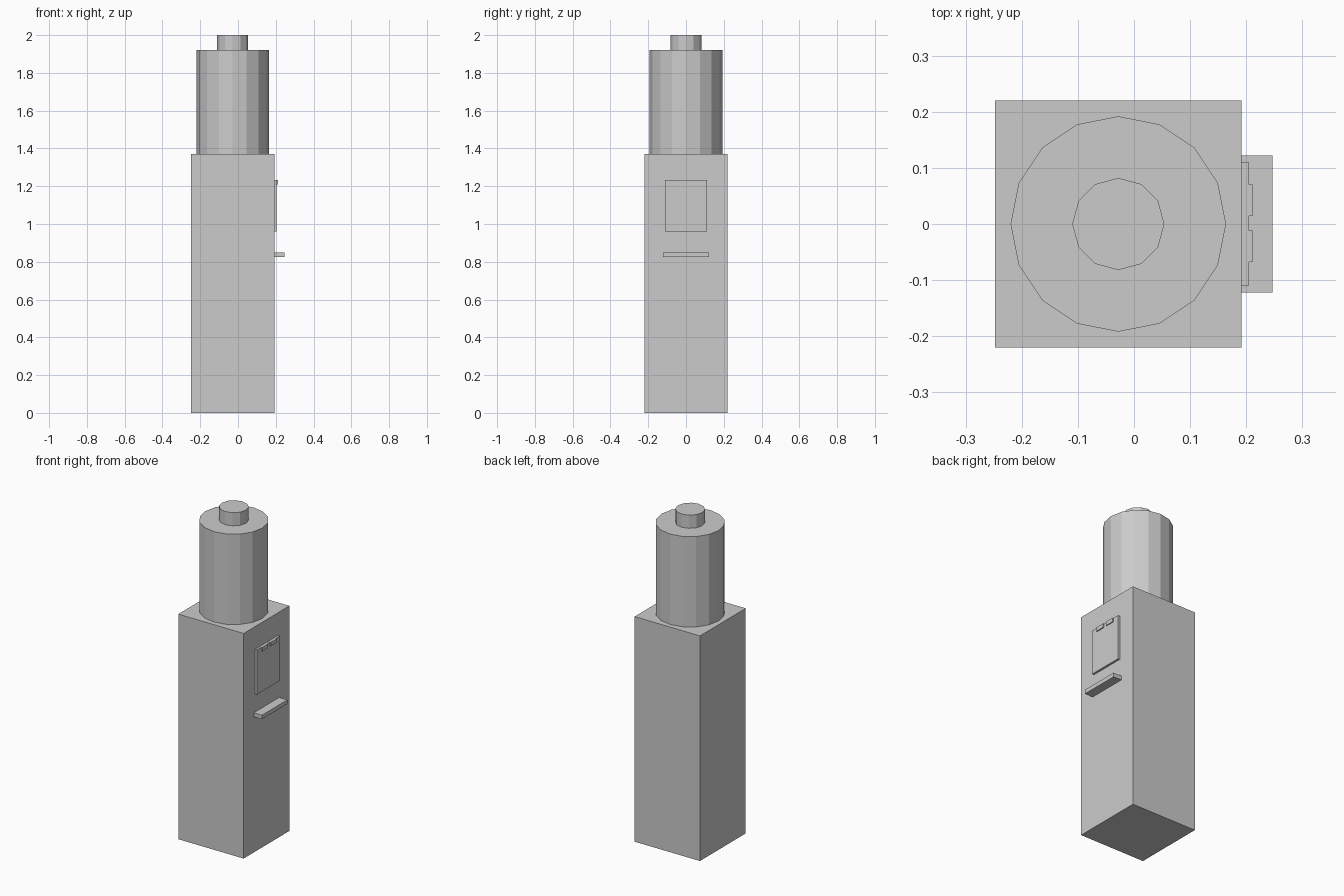
import bpy

if "Cube" in bpy.data.objects:
    bpy.data.objects.remove(bpy.data.objects["Cube"])


def box(name, x, y, z):
    """Axis-aligned box from (min, max) ranges."""
    bpy.ops.mesh.primitive_cube_add(size=1, location=[(r[0] + r[1]) / 2 for r in (x, y, z)])
    ob = bpy.context.object
    ob.name = name
    ob.scale = [r[1] - r[0] for r in (x, y, z)]
    bpy.ops.object.transform_apply(location=False, rotation=False, scale=True)
    return ob


def cylinder(name, sides, radius, z0, z1):
    """Flat-faced upright cylinder on the cabinet's centre line."""
    bpy.ops.mesh.primitive_cylinder_add(vertices=sides, radius=radius, depth=z1 - z0,
                                        location=(CX, 0, (z0 + z1) / 2))
    bpy.context.object.name = name


CX = -0.028      # centre of the cabinet
FACE = 0.192     # plane of the dispensing side

# Cabinet
box("cabinet", (-0.248, FACE), (-0.22, 0.22), (0, 1.37))

# Water bottle and its neck on top
cylinder("bottle", 16, 0.192, 1.37, 1.92)
cylinder("bottle_cap", 12, 0.082, 1.92, 2.0)

# Dispensing panel with two small taps
box("panel", (FACE, 0.205), (-0.11, 0.11), (0.96, 1.232))
for side, y in (("left", -0.04), ("right", 0.042)):
    box("tap_" + side, (0.205, 0.211), (y - 0.028, y + 0.028), (1.208, 1.232))

# Drip tray
box("drip_tray", (FACE, 0.247), (-0.122, 0.122), (0.825, 0.85))
